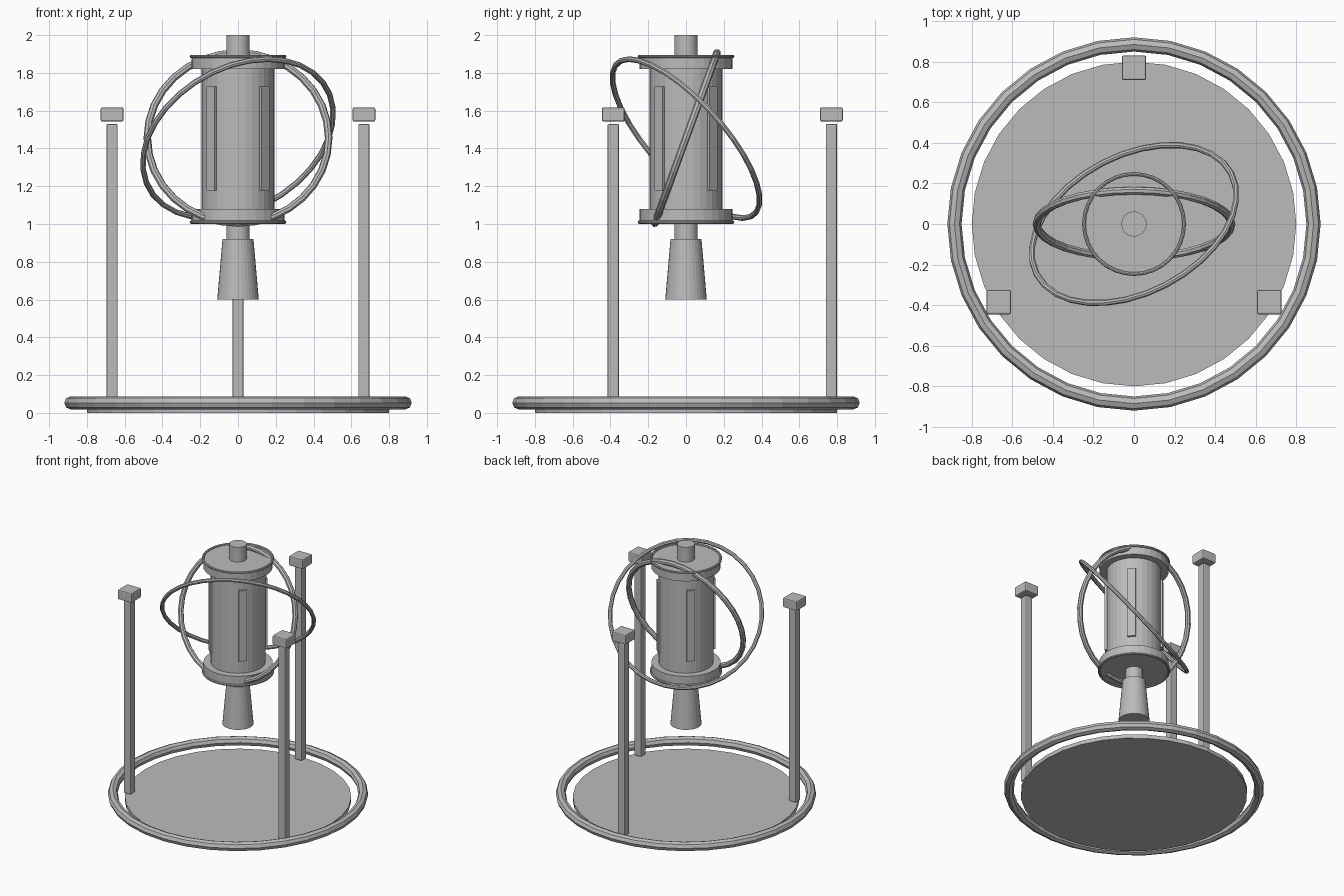
import bpy, math
from mathutils import Vector

if "Cube" in bpy.data.objects:
    bpy.data.objects.remove(bpy.data.objects["Cube"])

grey = bpy.data.materials.new("plain_grey")
grey.diffuse_color = (0.5, 0.5, 0.5, 1)
grey.use_nodes = True
grey.node_tree.nodes["Principled BSDF"].inputs["Base Color"].default_value = grey.diffuse_color


def finish(name):
    ob = bpy.context.object
    ob.name = name
    ob.data.materials.clear()
    ob.data.materials.append(grey)
    return ob


def lathe(name, z0, z1, r0, r1=None, sides=32):
    bpy.ops.mesh.primitive_cone_add(vertices=sides, radius1=r0, radius2=r0 if r1 is None else r1,
                                    depth=z1 - z0, location=(0, 0, (z0 + z1) / 2))
    return finish(name)


def ring(name, z, major, minor, normal=(0, 0, 1), sides=8):
    rot = Vector(normal).to_track_quat('Z', 'Y').to_euler()
    bpy.ops.mesh.primitive_torus_add(major_segments=32, minor_segments=sides, major_radius=major,
                                     minor_radius=minor, location=(0, 0, z), rotation=rot)
    return finish(name)


def box(name, loc, size, turn=0, bevel=0):
    bpy.ops.mesh.primitive_cube_add(size=1, location=loc, rotation=(0, 0, turn))
    ob = finish(name)
    ob.scale = size
    bpy.ops.object.transform_apply(location=False, rotation=False, scale=True)
    if bevel:
        mod = ob.modifiers.new("soft_edges", 'BEVEL')
        mod.width = bevel
        mod.segments = 2
    return ob


# Base plate and surrounding ring
lathe("base_plate", 0, 0.03, 0.8)
ring("base_ring", 0.053, 0.885, 0.035)

# Three posts with floating caps
for i in range(3):
    a = math.radians(90 + 120 * i)
    x, y = 0.77 * math.cos(a), 0.77 * math.sin(a)
    box(f"post_{i + 1}", (x, y, 0.78), (0.06, 0.06, 1.5), bevel=0.008)
    box(f"post_cap_{i + 1}", (x, y, 1.58), (0.12, 0.12, 0.075), bevel=0.008)

# Central floating core
lathe("core_body", 1.05, 1.85, 0.193)
lathe("lower_collar", 1.01, 1.08, 0.245)
lathe("upper_collar", 1.82, 1.885, 0.245)
ring("lower_collar_rim", 1.01, 0.247, 0.009)
ring("upper_collar_rim", 1.887, 0.247, 0.009)
lathe("top_knob", 1.87, 2.0, 0.062)
lathe("lower_shaft", 0.9, 1.02, 0.062)
lathe("lower_cone", 0.6, 0.92, 0.11, 0.082)

# Four upright panels on the diagonals of the body
for i in range(4):
    a = math.radians(45 + 90 * i)
    box(f"body_panel_{i + 1}", (0.196 * math.cos(a), 0.196 * math.sin(a), 1.4525),
        (0.02, 0.06, 0.55), turn=a)

# Two tilted orbit rings
t = math.radians(70)
ring("inner_orbit_ring", 1.455, 0.48, 0.02, (0, -math.sin(t), math.cos(t)))
ring("outer_orbit_ring", 1.452, 0.54, 0.015, (-0.358, 0.69, 0.625))
